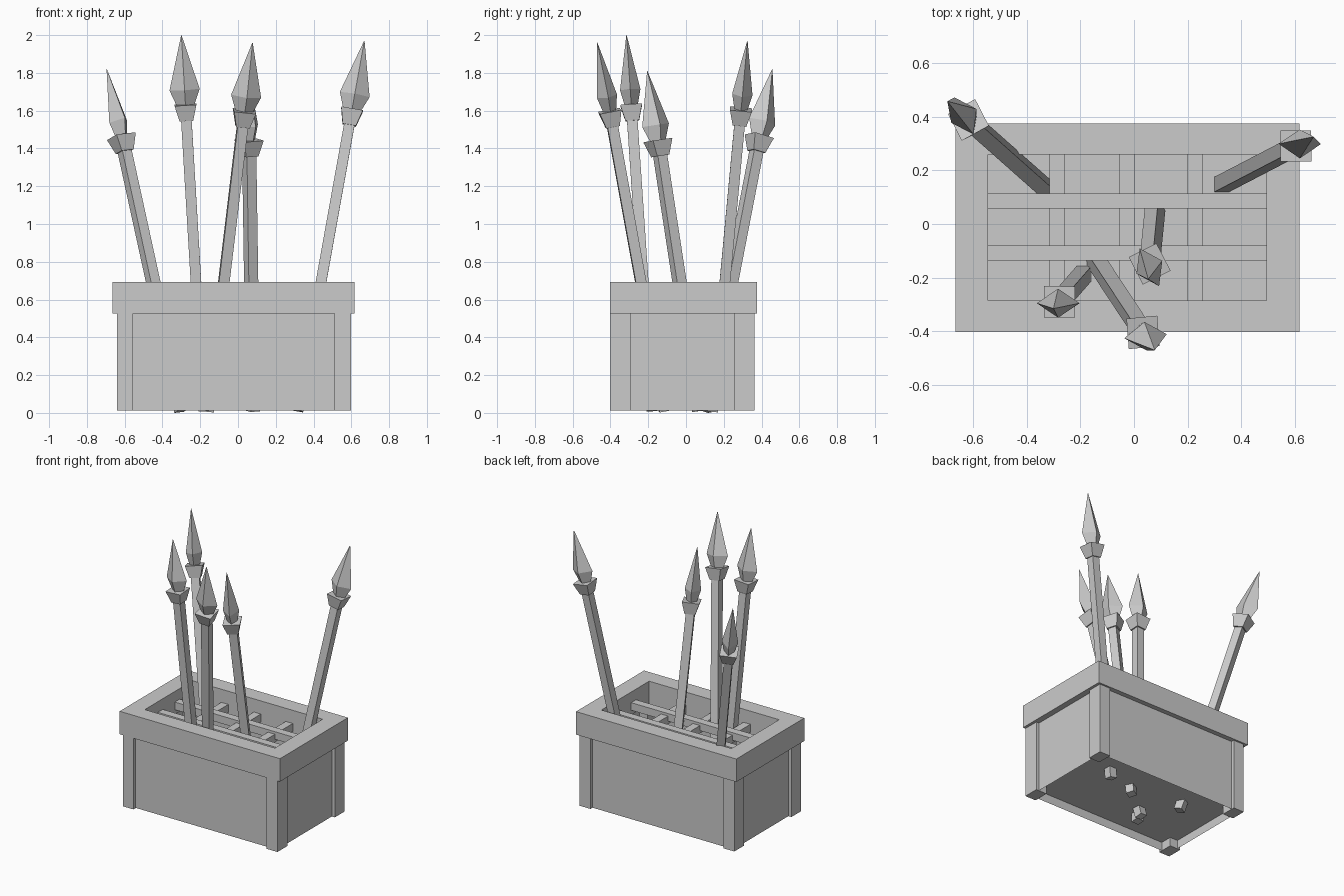
import bpy, bmesh
from math import radians
from mathutils import Vector, Matrix

if "Cube" in bpy.data.objects:
    bpy.data.objects.remove(bpy.data.objects["Cube"], do_unlink=True)

grey = bpy.data.materials.new("plain_grey")
grey.use_nodes = True
grey.diffuse_color = (0.6, 0.6, 0.6, 1)
grey.node_tree.nodes["Principled BSDF"].inputs["Base Color"].default_value = (0.6, 0.6, 0.6, 1)


def finish(name, bm, matrix=None):
    mesh = bpy.data.meshes.new(name)
    bm.to_mesh(mesh)
    bm.free()
    mesh.materials.append(grey)
    obj = bpy.data.objects.new(name, mesh)
    bpy.context.collection.objects.link(obj)
    if matrix:
        obj.matrix_world = matrix
    return obj


def cube_mesh(x, y, z):
    bm = bmesh.new()
    bmesh.ops.create_cube(bm, size=1)
    for v in bm.verts:
        for i, (low, high) in enumerate((x, y, z)):
            v.co[i] = low if v.co[i] < 0 else high
    return bm


def box(name, x, y, z):
    return finish(name, cube_mesh(x, y, z))


def loft(name, rings, ring_closed=False, matrix=None):
    """Joins four-sided rings; the ends are capped or joined to each other."""
    bm = bmesh.new()
    loops = [[bm.verts.new(p) for p in ring] for ring in rings]
    pairs = list(zip(loops, loops[1:]))
    if ring_closed:
        pairs.append((loops[-1], loops[0]))
    else:
        bm.faces.new(loops[0])
        bm.faces.new(loops[-1])
    for a, b in pairs:
        for i in range(4):
            j = (i + 1) % 4
            bm.faces.new((a[i], a[j], b[j], b[i]))
    bmesh.ops.recalc_face_normals(bm, faces=bm.faces)
    return finish(name, bm, matrix)


def rectangle(x, y, z):
    return [(x[0], y[0], z), (x[1], y[0], z), (x[1], y[1], z), (x[0], y[1], z)]


def square(half, z):
    return rectangle((-half, half), (-half, half), z)


def diamond(a, b, z):
    return [(a, 0, z), (0, b, z), (-a, 0, z), (0, -b, z)]


# Rim around the open top
outer = (-0.665, 0.617), (-0.402, 0.375)
inner = (-0.545, 0.495), (-0.286, 0.26)
bottom, top = 0.526, 0.692
loft("rim", [rectangle(*outer, bottom), rectangle(*outer, top),
             rectangle(*inner, top), rectangle(*inner, bottom)], True)

# Corner posts
for side, x in (("right", (-0.64, -0.555)), ("left", (0.51, 0.597))):
    for end, y in (("front", (-0.402, -0.29)), ("back", (0.253, 0.362))):
        box(f"{end}_{side}_post", x, y, (0.012, bottom + 0.01))

# Thin wall panels, open at top and bottom
wall_x, wall_y = (-0.617, 0.574), (-0.376, 0.34)
bm = cube_mesh(wall_x, wall_y, (0.013, bottom + 0.01))
bm.normal_update()
ends = [f for f in bm.faces if abs(f.normal.z) > 0.5]
bmesh.ops.delete(bm, geom=ends, context="FACES")
finish("wall_panels", bm)

# Raised floor sheet
bm = bmesh.new()
bm.faces.new([bm.verts.new(p) for p in rectangle(wall_x, wall_y, 0.075)])
finish("floor", bm)

# Grate that holds the spears apart
for i, y in enumerate((-0.137, 0.057)):
    box(f"long_grate_bar_{i + 1}", (-0.55, 0.50), (y, y + 0.056), (0.56, 0.615))
for i, x in enumerate((-0.315, -0.055, 0.2)):
    box(f"cross_grate_bar_{i + 1}", (x, x + 0.056), (-0.29, 0.265), (0.54, 0.597))

# Spears: foot, tip and spin about the shaft
spears = [
    ((-0.182, -0.18, 0.01), (-0.30, -0.315, 2.0), 0),
    ((-0.157, -0.115, 0.01), (0.077, -0.47, 1.96), 5),
    ((0.08, 0.07, 0.01), (0.053, -0.205, 1.81), -63),
    ((-0.30, 0.107, 0.01), (-0.695, 0.457, 1.82), -62),
    ((0.317, 0.142, 0.01), (0.669, 0.325, 1.97), 0),
]
for i, (foot, tip, spin) in enumerate(spears, 1):
    axis = Vector(tip) - Vector(foot)
    length = axis.length
    turn = Vector((0, 0, 1)).rotation_difference(axis).to_matrix().to_4x4()
    place = Matrix.Translation(foot) @ turn @ Matrix.Rotation(radians(spin), 4, "Z")
    collar = length - 0.455
    neck = length - 0.37
    loft(f"spear_shaft_{i}", [square(0.028, 0), square(0.028, collar + 0.02)], matrix=place)
    loft(f"spear_collar_{i}", [square(0.036, collar), square(0.058, neck)], matrix=place)
    head = [diamond(0.046, 0.034, neck - 0.005), diamond(0.08, 0.054, neck + 0.08),
            diamond(0.001, 0.001, length)]
    loft(f"spear_head_{i}", head, matrix=place)
